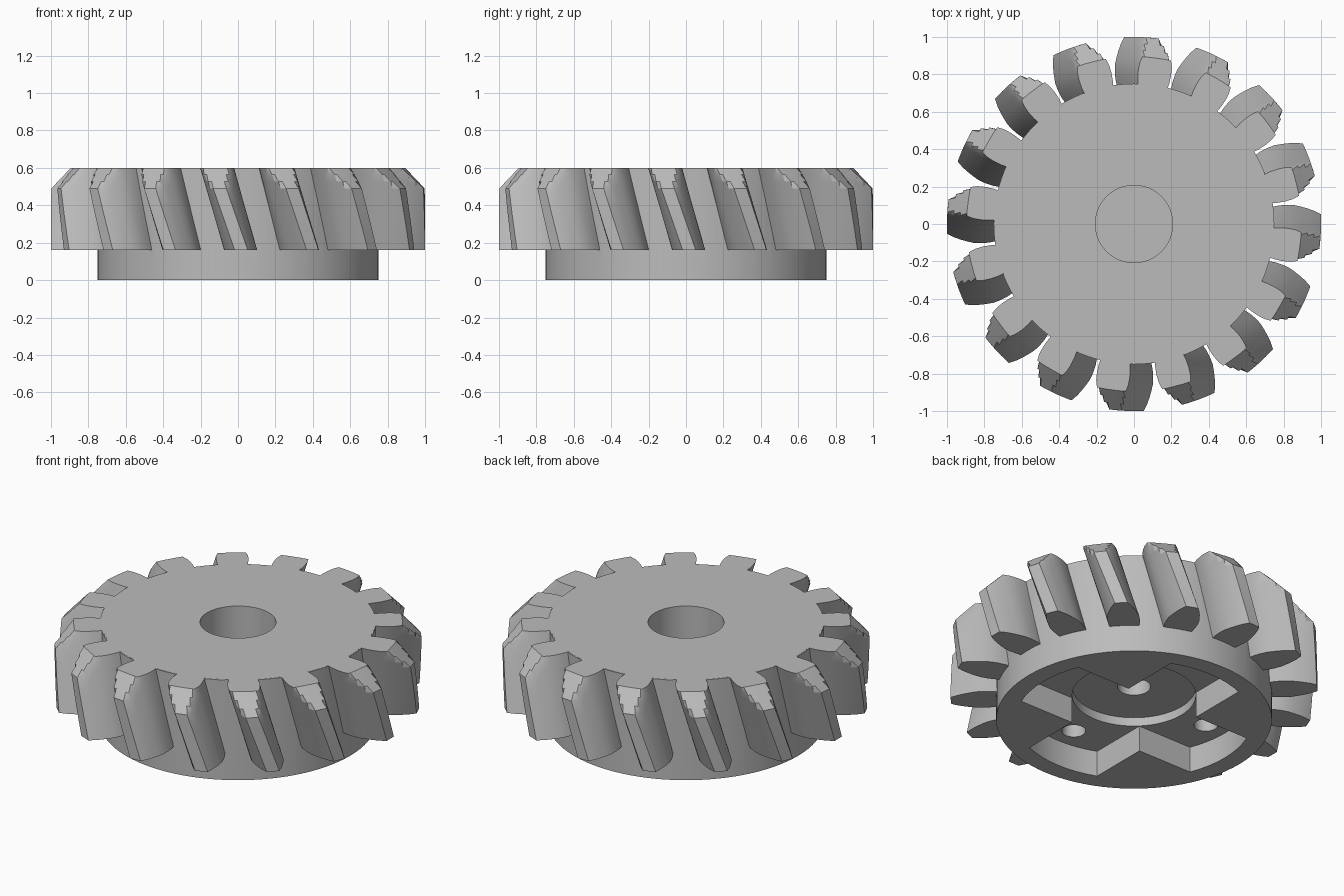
import bpy, bmesh, math
from math import sin, cos, pi, radians

cube = bpy.data.objects.get("Cube")
if cube:
    bpy.data.objects.remove(cube, do_unlink=True)

steel = bpy.data.materials.new("plain grey")
steel.use_nodes = True
GREY = (0.5, 0.5, 0.5, 1)
steel.diffuse_color = GREY
steel.node_tree.nodes["Principled BSDF"].inputs["Base Color"].default_value = GREY


def loft(name, rings):
    """Solid skinned through matching closed rings, bottom to top."""
    bm = bmesh.new()
    rows = [[bm.verts.new(p) for p in ring] for ring in rings]
    n = len(rows[0])
    for low, high in zip(rows, rows[1:]):
        for i in range(n):
            j = (i + 1) % n
            bm.faces.new((low[i], low[j], high[j], high[i]))
    bm.faces.new(rows[0][::-1])
    bm.faces.new(rows[-1])
    mesh = bpy.data.meshes.new(name)
    bm.to_mesh(mesh)
    bm.free()
    mesh.materials.append(steel)
    obj = bpy.data.objects.new(name, mesh)
    bpy.context.collection.objects.link(obj)
    return obj


def prism(name, outline, z0, z1):
    return loft(name, [[(x, y, z) for x, y in outline] for z in (z0, z1)])


def disc(radius, cx=0, cy=0, n=48):
    return [(cx + radius * cos(2 * pi * i / n), cy + radius * sin(2 * pi * i / n))
            for i in range(n)]


def combine(target, other, operation):
    """Apply a boolean, then remove the helper."""
    mod = target.modifiers.new("combine", 'BOOLEAN')
    mod.object, mod.operation, mod.solver = other, operation, 'EXACT'
    bpy.ops.object.select_all(action='DESELECT')
    bpy.context.view_layer.objects.active = target
    target.select_set(True)
    bpy.ops.object.modifier_apply(modifier=mod.name)
    bpy.data.objects.remove(other, do_unlink=True)


# Helical toothed rim: half tooth as (radius, half angle in degrees)
TEETH, ROOT = 16, 0.745
BASE, CHAMFER, TOP = 0.16, 0.49, 0.6
half = [(ROOT, 6.1), (0.78, 6.3), (0.82, 6.2), (0.86, 5.8), (0.895, 5.0),
        (0.93, 4.15), (0.965, 3.2), (1.0, 2.0)]
tooth = [(r, -a) for r, a in half] + [(r, a) for r, a in reversed(half)]
pitch = 360 / TEETH
tooth += [(ROOT, pitch / 2 - 2), (ROOT, pitch / 2 + 2)]


def gear_ring(z):
    limit = 1 - max(0, z - CHAMFER) * 0.105 / (TOP - CHAMFER)
    centre = 91 - 8.8 * (z - BASE) / (TOP - BASE)
    ring = []
    for k in range(TEETH):
        for r, a in tooth:
            t = radians(centre + k * pitch + a)
            r = min(r, limit)
            ring.append((r * cos(t), r * sin(t), z))
    return ring


levels = [BASE + (CHAMFER - BASE) * i / 4 for i in range(5)]
levels += [CHAMFER + (TOP - CHAMFER) * i / 3 for i in range(1, 4)]
gear = loft("helical_gear", [gear_ring(z) for z in levels])

# Hub running through the rim and below it
combine(gear, prism("hub", disc(0.75, n=96), 0, TOP - 0.0008), 'UNION')

# Cross-shaped pocket in the underside with rounded arm ends
POCKET, WIDTH, REACH = 0.155, 0.24, 0.645
spread = math.asin(WIDTH / REACH)
cross = []
for k in range(4):
    axis = k * pi / 2
    for i in range(9):
        t = axis + spread * (i / 4 - 1)
        cross.append((REACH * cos(t), REACH * sin(t)))
    corner = axis + pi / 4
    cross.append((WIDTH * math.sqrt(2) * cos(corner), WIDTH * math.sqrt(2) * sin(corner)))
combine(gear, prism("cross_pocket", cross, -0.1, POCKET), 'DIFFERENCE')

# Round recess, centre hole and four screw holes in the pocket floor
combine(gear, prism("round_recess", disc(0.337, n=64), 0.05, 0.207), 'DIFFERENCE')
combine(gear, prism("centre_hole", disc(0.09, n=32), 0.1, 0.29), 'DIFFERENCE')
for k in range(4):
    t = k * pi / 2
    hole = disc(0.065, 0.51 * cos(t), 0.51 * sin(t), 32)
    combine(gear, prism("screw_hole", hole, 0.1, 0.28), 'DIFFERENCE')

# Blind shaft bore in the top
combine(gear, prism("shaft_bore", disc(0.207), 0.34, 0.8), 'DIFFERENCE')

bpy.ops.object.select_all(action='DESELECT')
gear.select_set(True)
bpy.context.view_layer.objects.active = gear
bpy.ops.object.shade_smooth_by_angle(angle=radians(25))
